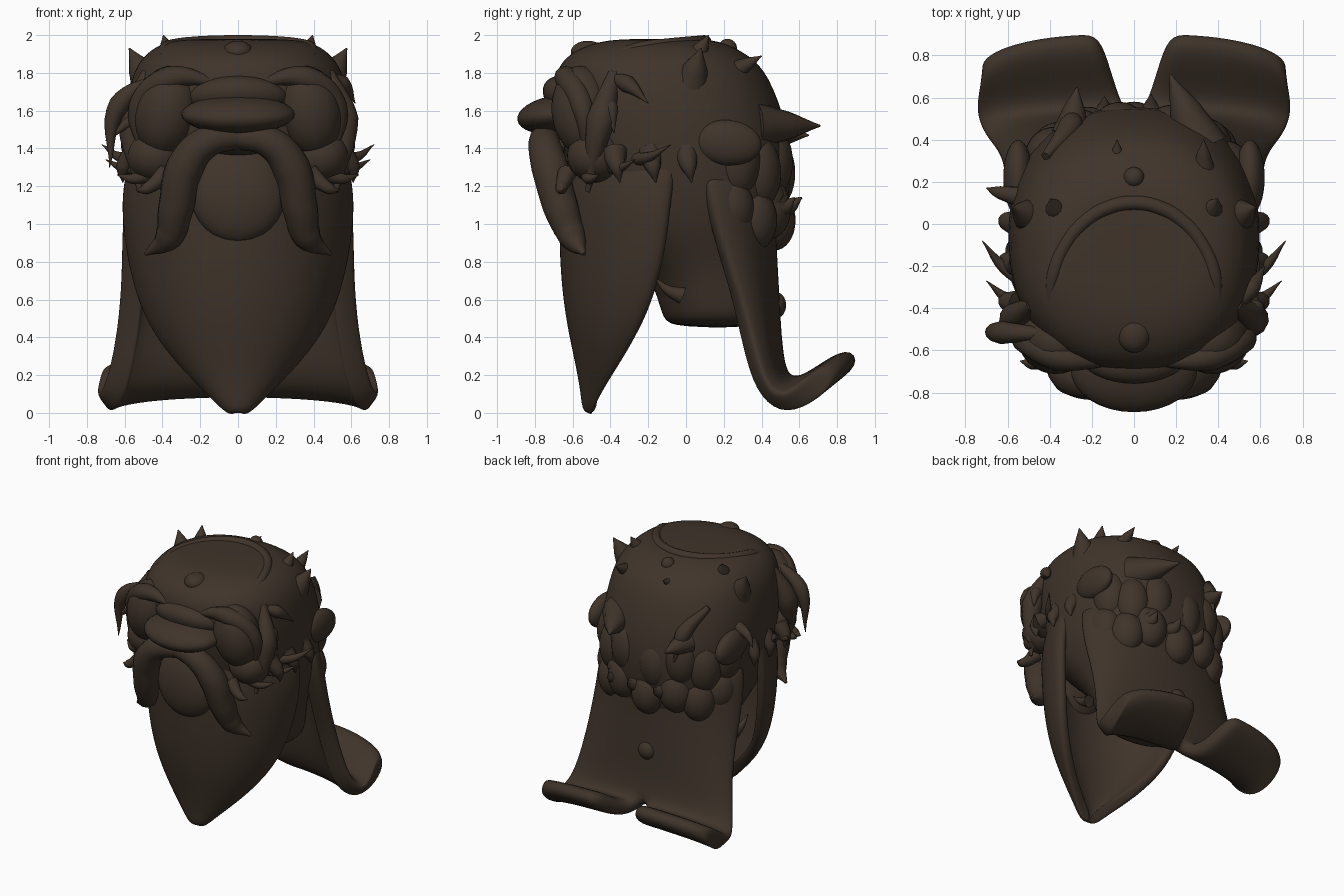
import bpy, bmesh, math
from mathutils import Vector

if "Cube" in bpy.data.objects:
    bpy.data.objects.remove(bpy.data.objects["Cube"])

mat = bpy.data.materials.new("dark_wood")
mat.diffuse_color = (0.05, 0.034, 0.023, 1)
mat.use_nodes = True
mat.node_tree.nodes["Principled BSDF"].inputs["Base Color"].default_value = mat.diffuse_color


def finish(ob):
    ob.data.materials.append(mat)
    for p in ob.data.polygons:
        p.use_smooth = True
    return ob


def skin(name, rings, closed=False, caps=False, mirror=False, thick=0.0):
    """Skin equal-length rows of points, then mirror / thicken / smooth."""
    bm = bmesh.new()
    rows = [[bm.verts.new(p) for p in r] for r in rings]
    n = len(rows[0])
    for a, b in zip(rows, rows[1:]):
        for i in range(n if closed else n - 1):
            j = (i + 1) % n
            bm.faces.new((a[i], a[j], b[j], b[i]))
    if caps:
        bm.faces.new(rows[0])
        bm.faces.new(rows[-1])
    bmesh.ops.recalc_face_normals(bm, faces=bm.faces)
    me = bpy.data.meshes.new(name)
    bm.to_mesh(me)
    bm.free()
    ob = bpy.data.objects.new(name, me)
    bpy.context.collection.objects.link(ob)
    if mirror:
        ob.modifiers.new("mirror", 'MIRROR').use_clip = True
    if thick:
        s = ob.modifiers.new("solid", 'SOLIDIFY')
        s.thickness = thick
        s.offset = 0
    sub = ob.modifiers.new("smooth", 'SUBSURF')
    sub.levels = sub.render_levels = 2
    return finish(ob)


def blob(name, loc, size, rot=(0, 0, 0)):
    bpy.ops.mesh.primitive_uv_sphere_add(segments=32, ring_count=16, location=loc, rotation=rot)
    ob = bpy.context.object
    ob.name = name
    ob.scale = size
    return finish(ob)


def strand(name, pts, r, radii):
    """Tapered tube along a smooth path."""
    cu = bpy.data.curves.new(name, 'CURVE')
    cu.dimensions = '3D'
    cu.bevel_depth = r
    cu.bevel_resolution = 4
    cu.use_fill_caps = True
    cu.resolution_u = 8
    sp = cu.splines.new('BEZIER')
    sp.bezier_points.add(len(pts) - 1)
    for bp, p, k in zip(sp.bezier_points, pts, radii):
        bp.co = p
        bp.radius = k
        bp.handle_left_type = bp.handle_right_type = 'AUTO'
    ob = bpy.data.objects.new(name, cu)
    bpy.context.collection.objects.link(ob)
    bpy.ops.object.select_all(action='DESELECT')
    ob.select_set(True)
    bpy.context.view_layer.objects.active = ob
    bpy.ops.object.convert(target='MESH')
    return finish(bpy.context.object)


def spike(name, a, b, r, bend=(0, 0, 0), root=1):
    """Pointed tuft from a to b, its middle pushed aside by bend."""
    mid = Vector(a).lerp(Vector(b), .5) + Vector(bend)
    return strand(name, [a, mid, b], r, [root, .85 if root < 1 else .6, .04])


def signed_pow(v, e):
    return math.copysign(abs(v) ** e, v)


# Head: stacked rings (z, half width, front y, back y)
head = [(.45, .32, -.09, .42), (.52, .39, -.13, .50), (.72, .42, -.18, .46), (.90, .50, -.35, .46),
        (1.08, .57, -.55, .55), (1.42, .61, -.68, .57), (1.75, .58, -.71, .46), (1.87, .52, -.66, .37),
        (1.94, .44, -.55, .25), (1.975, .34, -.42, .15), (1.98, .15, -.25, 0)]
rings = []
for z, w, yf, yb in head:
    ring = []
    for i in range(36):
        c, s = math.cos(math.tau * i / 36), math.sin(math.tau * i / 36)
        ring.append((w * signed_pow(c, .88), (yf + yb) / 2 + (yb - yf) / 2 * signed_pow(s, .88), z))
    rings.append(ring)
skin("head", rings, closed=True, caps=True)

# Lumpy hair mass round the back of the head
for row, (z, h) in enumerate(((1.05, .16), (1.30, .19))):
    for k in range(7):
        a = math.radians(24 + 22 * k + 5 * row)
        blob(f"back_hair_{row}_{k}", (.50 * signed_pow(math.cos(a), .8), .02 + .45 * signed_pow(math.sin(a), .8),
                                     z + .03 * (-1) ** k), (.125, .11, h), (0, 0, a - math.pi / 2))

# Beard: wrapped shield (z, half width, front y, edge y)
beard = [(1.45, .50, -.60, -.02), (1.20, .59, -.635, -.07), (.95, .575, -.635, -.09), (.70, .53, -.625, -.14),
         (.48, .45, -.595, -.22), (.28, .30, -.55, -.34), (.10, .11, -.515, -.46), (-.005, .012, -.51, -.50)]
arc = [math.pi * (i / 16 - .5) for i in range(17)]
skin("beard", [[(w * math.sin(t), ye + (yf - ye) * math.cos(t), z) for t in arc]
               for z, w, yf, ye in beard], thick=.08)

# Back mane: half sheet (half width, inner x, centre y, centre z, edge y, edge z), mirrored, ends in two curls
mane = [(.54, 0, .42, 1.30, .07, 1.27), (.56, 0, .41, .95, .14, .95), (.565, 0, .43, .65, .245, .65),
        (.60, 0, .44, .40, .32, .36), (.65, 0, .475, .18, .38, .14), (.70, .06, .58, .12, .48, .03),
        (.735, .10, .71, .18, .60, .07), (.72, .16, .90, .31, .74, .20)]
arc = [math.pi / 16 * i for i in range(9)]
skin("back_mane", [[(xi + (w - xi) * math.sin(t), ye + (yc - ye) * math.cos(t), ze + (zc - ze) * math.cos(t))
                    for t in arc] for w, xi, yc, zc, ye, ze in mane], mirror=True, thick=.13)
blob("mane_knob", (0, .475, .57), (.07, .055, .07))

# Face centre and crown
blob("nose", (0, -.69, 1.58), (.30, .205, .10), (.15, 0, 0))
blob("nose_bridge", (0, -.60, 1.66), (.27, .17, .11), (-.5, 0, 0))
blob("lower_lip", (0, -.62, 1.16), (.25, .11, .26), (-.08, 0, 0))
blob("mouth", (0, -.62, 1.42), (.17, .14, .06))
blob("crown_knob", (0, .22, 1.93), (.05, .05, .05))
blob("crown_lump", (0, -.52, 1.91), (.08, .09, .06))
rim = [math.pi * i / 10 for i in range(11)]
strand("crown_rim", [(.40 * math.cos(t), -.42 + .52 * math.sin(t) ** .9, 1.89 + .075 * math.sin(t) ** .5)
                     for t in rim], .035, [.4] + [1] * 9 + [.4])

# Paired features
for s, side in ((1, "right"), (-1, "left")):
    def m(*pts):
        return [(s * x, y, z) for x, y, z in pts]
    strand("moustache_" + side, m((0, -.74, 1.46), (.17, -.75, 1.43), (.28, -.72, 1.30), (.33, -.66, 1.08),
                                  (.37, -.60, .93), (.49, -.54, .84)), .1, [.6, .85, 1, .95, .75, .1])
    strand("brow_sweep_" + side, m((.08, -.66, 1.74), (.36, -.63, 1.77), (.52, -.55, 1.62), (.50, -.53, 1.34)),
           .06, [.2, 1.1, 1, .1])
    strand("temple_" + side, m((.48, -.38, 1.80), (.56, -.45, 1.55), (.52, -.52, 1.17)), .08, [.4, 1, .15])
    blob("brow_" + side, (.38 * s, -.55, 1.60), (.17, .16, .24), (0, s * -.2, s * .4))
    blob("ear_" + side, (.55 * s, .22, 1.43), (.07, .18, .12), (-.1, 0, 0))
    blob("cheek_" + side, (.44 * s, -.48, 1.36), (.15, .15, .14))
    spike("horn_" + side, *m((.46, .02, 1.72), (.575, .08, 1.93)), .11)
    spike("small_horn_" + side, *m((.36, .04, 1.86), (.395, .12, 2.0)), .07)
    spike("neck_tuft_" + side, *m((.40, -.02, .62), (.42, -.17, .72)), .045, (0, 0, -.02))
    for k in range(3):  # hanging tufts along the side
        y = -.38 + .19 * k
        spike(f"side_tuft_{side}_{k}", *m((.54, y, 1.38), (.61, y + .03, 1.22)), .07, (.03 * s, 0, 0))
    for k in range(4):  # fan of cheek spikes
        y = -.08 - .19 * k
        tip = (.72 - .02 * k ** 2, y, 1.42 - .08 * k)
        spike(f"cheek_spike_{side}_{k}", *m((.44 - .02 * k, y - .22 + .08 * k, 1.36 - .03 * k), tip),
              .05, (.03 * s, -.02, -.04))

# Single loose locks
spike("left_curl", (-.40, -.52, 1.78), (-.68, -.51, 1.30), .065, (-.09, 0, .09), .4)
spike("left_wisp", (-.45, -.50, 1.58), (-.68, -.52, 1.45), .055, (0, 0, .03))
spike("left_stub", (-.54, .13, 1.55), (-.70, .17, 1.44), .05, (-.02, 0, .02))
spike("right_curl", (.44, -.42, 1.78), (.62, -.2, 1.64), .055, (.02, 0, .03), .3)
spike("right_wisp", (.50, -.42, 1.70), (.61, -.38, 1.48), .05, (.02, 0, .02), .3)
spike("back_spike_right", (.32, .36, 1.52), (.17, .71, 1.52), .13)
spike("back_spike_left", (-.30, .43, 1.48), (-.27, .65, 1.47), .09)
spike("back_lock", (-.42, .32, 1.74), (-.28, .55, 1.36), .07, (.05, .03, 0), .3)
for k, x in enumerate((-.14, .08, .27)):
    spike(f"nape_tuft_{k}", (x, .44, 1.14), (x, .63 - .2 * abs(x), 1.14), .09, (0, 0, -.05))
for k, x in enumerate((-.08, .33)):
    spike(f"crown_nub_{k}", (x, .26, 1.81), (x, .40, 1.89), .055)
